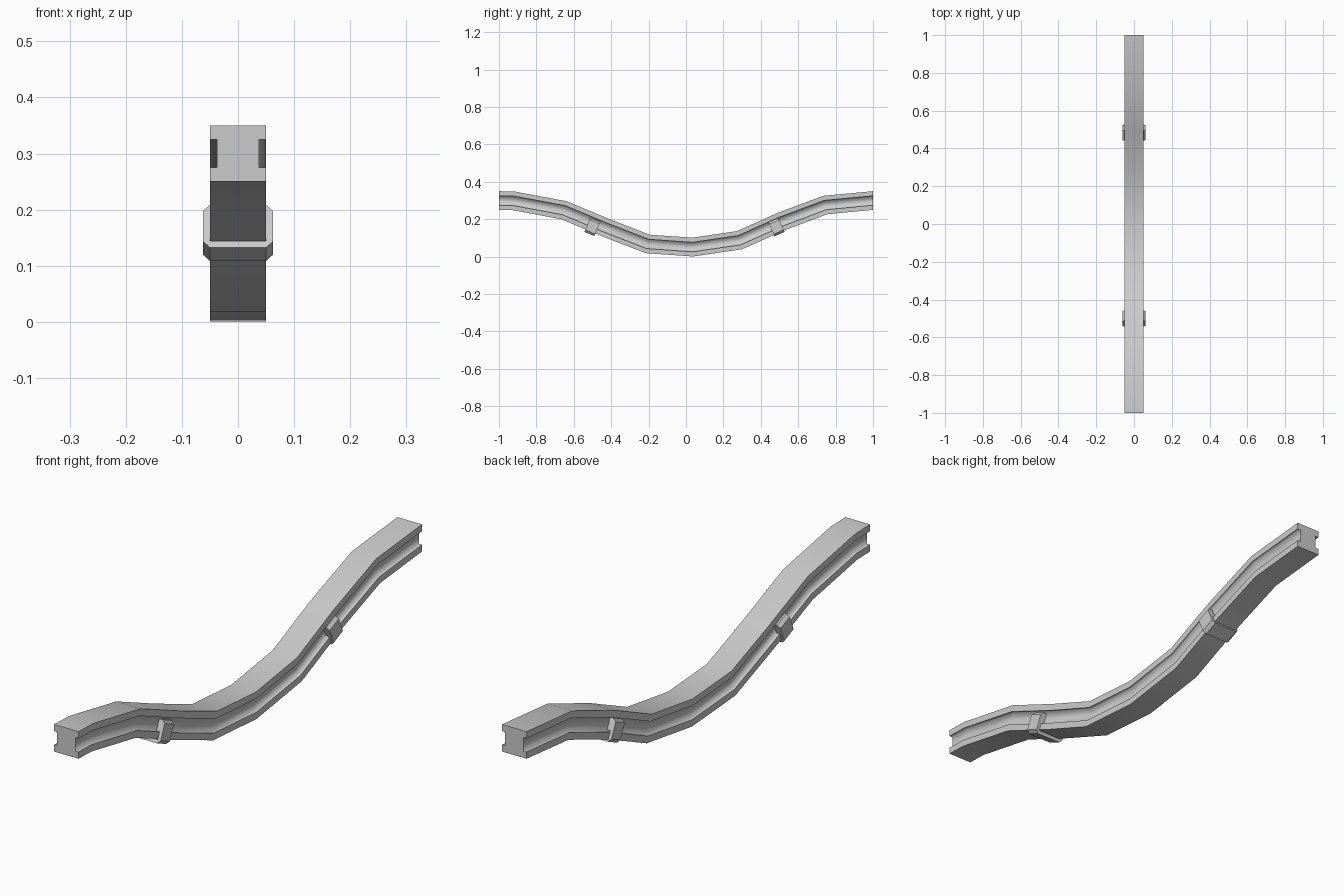
import bpy
import bmesh
from mathutils import Vector

if "Cube" in bpy.data.objects:
    bpy.data.objects.remove(bpy.data.objects["Cube"])

# Centre line of the sagging rail as (y, z)
PATH = [Vector(p) for p in [
    (-1.0, .30), (-.92, .298), (-.652, .248), (-.422, .152), (-.205, .068),
    (.035, .051), (.286, .088), (.505, .186), (.745, .276), (1.0, .30)]]


def mirrored(half):
    """Close a right-half outline (bottom to top) across x = 0."""
    return half + [(-x, z) for x, z in reversed(half)]


def offsets(path):
    """Mitred upward vectors; the two end cuts stay vertical."""
    result = []
    for i in range(len(path)):
        if i in (0, len(path) - 1):
            result.append(Vector((0, 1)))
            continue
        a = (path[i] - path[i - 1]).normalized()
        b = (path[i + 1] - path[i]).normalized()
        na, nb = Vector((-a.y, a.x)), Vector((-b.y, b.x))
        m = (na + nb).normalized()
        result.append(m / m.dot(na))
    return result


def sweep(name, outline, path, ups, soft=None):
    """Sweep an (x, height) outline along the path; soft lists smooth corners."""
    bm = bmesh.new()
    rings = [[bm.verts.new((x, p.x + u.x * h, p.y + u.y * h)) for x, h in outline]
             for p, u in zip(path, ups)]
    n = len(outline)
    for r0, r1 in zip(rings, rings[1:]):
        for i in range(n):
            j = (i + 1) % n
            face = bm.faces.new((r0[i], r0[j], r1[j], r1[i]))
            face.smooth = soft is not None
    bm.faces.new(rings[0])
    bm.faces.new(rings[-1])
    bmesh.ops.recalc_face_normals(bm, faces=bm.faces[:])
    if soft is not None:
        for r0, r1 in zip(rings, rings[1:]):
            for i in range(n):
                if i not in soft:
                    bm.edges.get((r0[i], r1[i])).smooth = False
        for ring in (rings[0], rings[-1]):
            for i in range(n):
                bm.edges.get((ring[i], ring[(i + 1) % n])).smooth = False
    mesh = bpy.data.meshes.new(name)
    bm.to_mesh(mesh)
    bm.free()
    obj = bpy.data.objects.new(name, mesh)
    bpy.context.collection.objects.link(obj)
    return obj


# Rail: square bar with a groove along each side
rail = mirrored([(.05, -.05), (.05, -.025), (.037, -.025),
                 (.037, .025), (.05, .025), (.05, .05)])
sweep("rail", rail, PATH, offsets(PATH), soft={2, 3, 8, 9})

# Clips: chamfered straps under the rail, hooked into both grooves
outer = [(.05, -.063), (.062, -.051), (.062, .008), (.051, .019), (.037, .019)]
inner = [(.037, -.025), (.05, -.025), (.05, -.05)]
clip = mirrored(outer + inner)
for name, centre, along in (
        ("front_clip", (-.492, .179), (.92, -.39)),
        ("back_clip", (.475, .178), (.915, .405))):
    c, d = Vector(centre), Vector(along).normalized()
    up = Vector((-d.y, d.x))
    sweep(name, clip, [c - d * .029, c + d * .029], [up, up])
